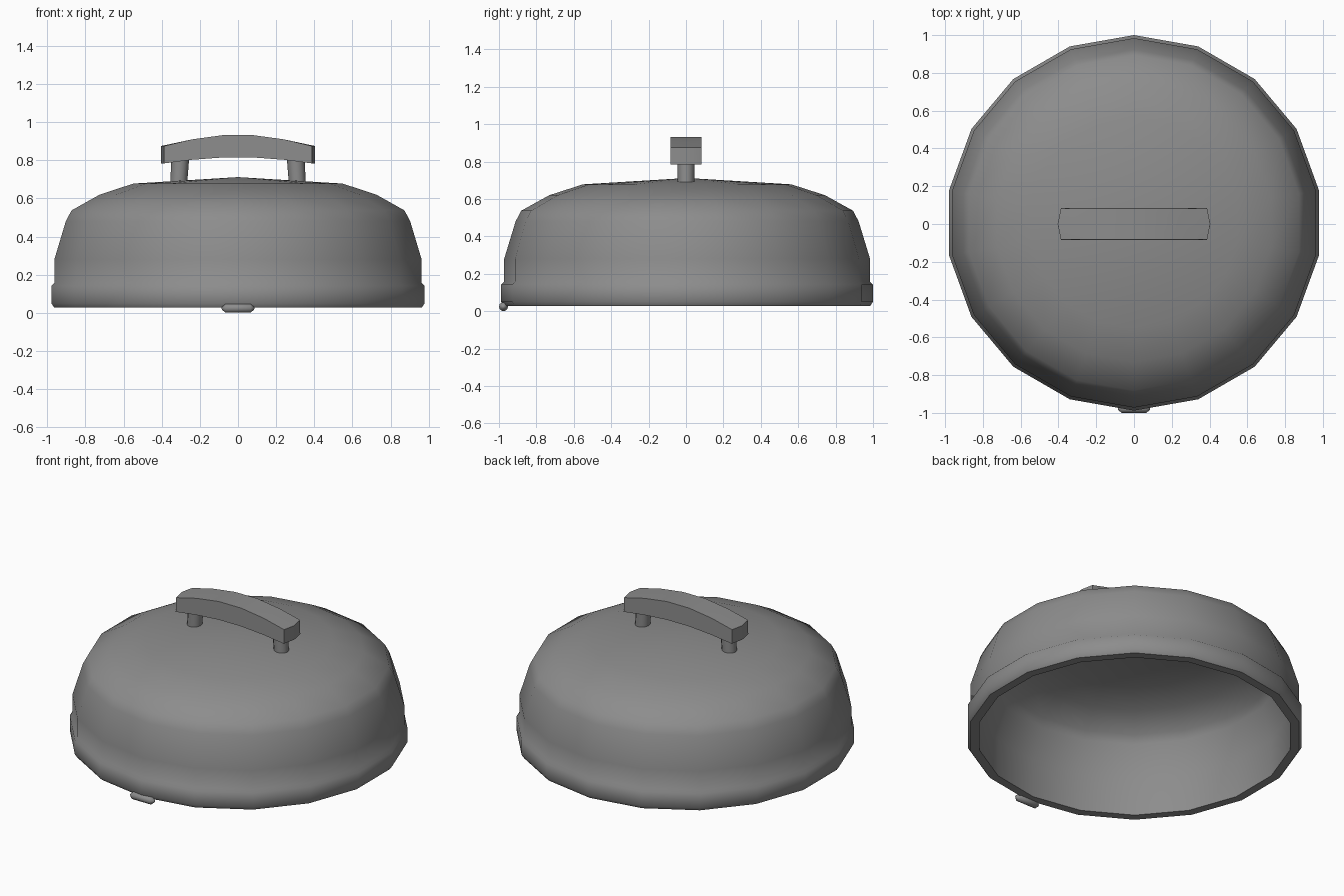
import bpy, bmesh
from math import pi
from mathutils import Matrix

if "Cube" in bpy.data.objects:
    bpy.data.objects.remove(bpy.data.objects["Cube"], do_unlink=True)

grey = bpy.data.materials.new("mid_grey_metal")
grey.use_nodes = True
grey.diffuse_color = (0.265, 0.265, 0.265, 1)
grey.node_tree.nodes["Principled BSDF"].inputs["Base Color"].default_value = grey.diffuse_color


def finish(bm, name, angle=40):
    """Turn a bmesh into a shaded, coloured object."""
    bmesh.ops.remove_doubles(bm, verts=bm.verts, dist=1e-4)
    bmesh.ops.recalc_face_normals(bm, faces=bm.faces)
    mesh = bpy.data.meshes.new(name)
    bm.to_mesh(mesh)
    bm.free()
    mesh.materials.append(grey)
    obj = bpy.data.objects.new(name, mesh)
    bpy.context.collection.objects.link(obj)
    bpy.ops.object.select_all(action="DESELECT")
    obj.select_set(True)
    bpy.context.view_layer.objects.active = obj
    bpy.ops.object.shade_smooth_by_angle(angle=angle * pi / 180)


def lathe(name, profile, sides, matrix, angle=40):
    """Spin (radius, height) points round z, then place the result."""
    bm = bmesh.new()
    verts = [bm.verts.new((0, r, h)) for r, h in profile]
    edges = [bm.edges.new(pair) for pair in zip(verts, verts[1:])]
    bmesh.ops.spin(bm, geom=verts + edges, cent=(0, 0, 0), axis=(0, 0, 1),
                   angle=2 * pi, steps=sides)
    bmesh.ops.transform(bm, matrix=matrix, verts=bm.verts)
    finish(bm, name, angle)


# Hollow dome with a raised rim: outside from apex to rim, then back up inside
outside = [(0, .712), (.557, .678), (.737, .62), (.887, .537), (.917, .48),
           (.978, .28), (.978, .158), (.994, .142), (.994, .05), (.979, .028)]
inside = [(.925, .028), (.924, .27), (.862, .47), (.835, .52), (.69, .6),
          (.52, .657), (0, .69)]
lathe("dome_lid", outside + inside, 18, Matrix.Translation((0, .006, 0)), 50)

# Arched grip: stations from end to end, with wedge-shaped tips
stations = [(.387, .784, .875), (.24, .803, .91), (.08, .815, .932)]
stations = [(-x, lo, hi) for x, lo, hi in stations] + stations[::-1]
bm = bmesh.new()
rings = []
for x, lo, hi in stations:
    rings.append([bm.verts.new((x, y, z)) for y, z in
                  ((-.084, lo), (0, lo), (.084, lo), (.082, hi), (0, hi), (-.082, hi))])
for ring, sign in ((rings[0], -1), (rings[-1], 1)):
    for i in (1, 4):
        ring[i].co.x += sign * .017
    bm.faces.new((ring[0], ring[1], ring[4], ring[5]))
    bm.faces.new((ring[1], ring[2], ring[3], ring[4]))
for a, b in zip(rings, rings[1:]):
    for i in range(6):
        j = (i + 1) % 6
        bm.faces.new((a[i], a[j], b[j], b[i]))
finish(bm, "handle_grip")

# Two round posts, leaning slightly outward at the foot
for side, name in ((-1, "right_handle_post"), (1, "left_handle_post")):
    lean = Matrix.Rotation(-side * .06, 4, "Y")
    lathe(name, [(0, -.07), (.044, -.07), (.047, .07), (0, .07)], 12,
          Matrix.Translation((side * .307, 0, .745)) @ lean)

# Small rounded lift tab under the front of the rim
lathe("front_tab", [(0, -.086), (.008, -.084), (.024, -.066), (.024, .066),
                    (.008, .084), (0, .086)], 10,
      Matrix.Translation((0, -.976, .024)) @ Matrix.Rotation(pi / 2, 4, "Y"), 60)
